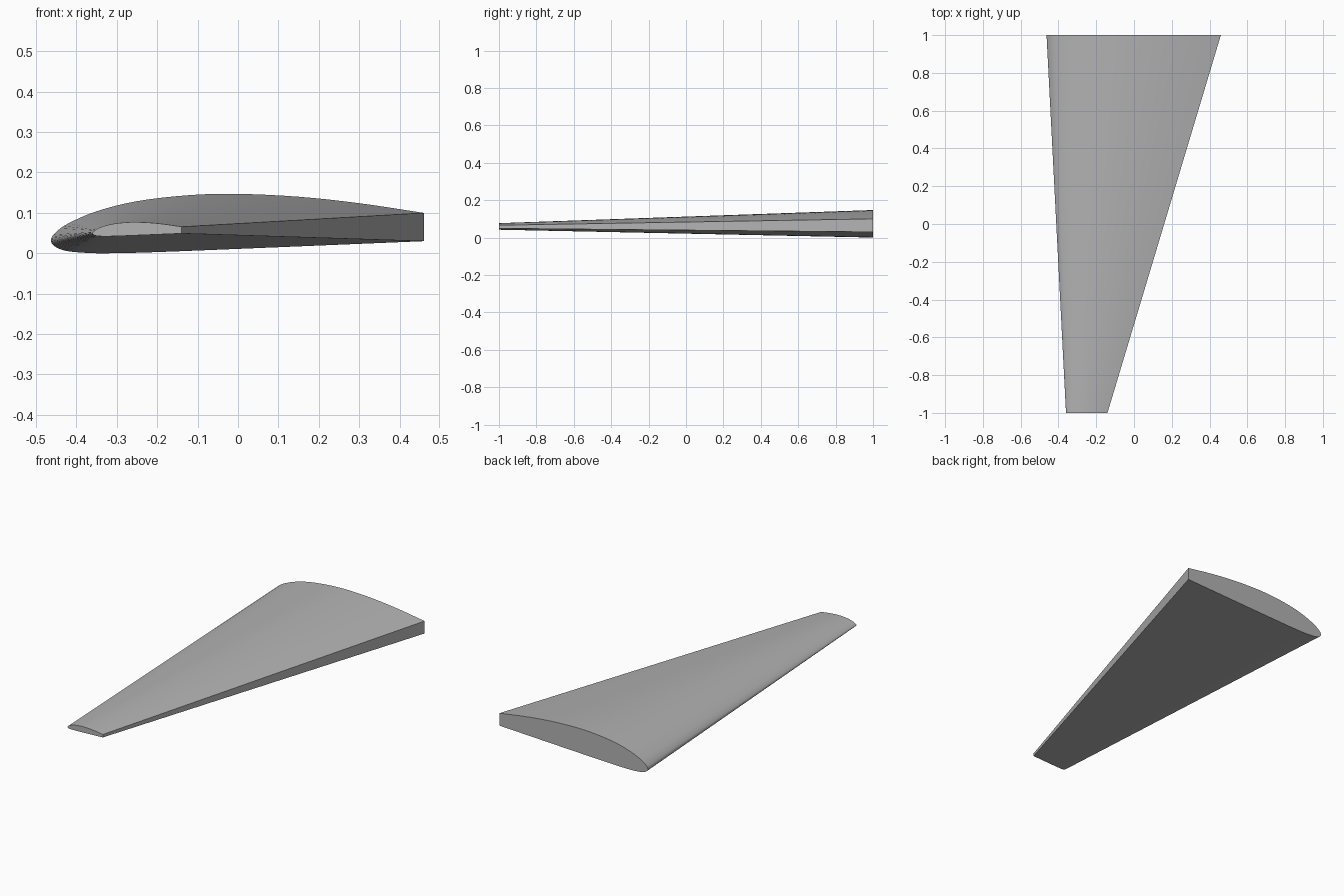
import bpy, bmesh, math
from mathutils import Vector

cube = bpy.data.objects.get("Cube")
if cube:
    bpy.data.objects.remove(cube)

# Grey finish
grey = bpy.data.materials.new("wing_grey")
grey.use_nodes = True
colour = (0.45, 0.45, 0.45, 1)
grey.diffuse_color = colour
grey.node_tree.nodes["Principled BSDF"].inputs["Base Color"].default_value = colour

# Root section from upper trailing edge, round the nose, to lower trailing edge
section = [Vector(p) for p in (
    (.46, .1), (.3, .124), (.15, .14), (0, .147), (-.12, .144), (-.25, .129),
    (-.35, .104), (-.42, .074), (-.452, .051), (-.463, .033), (-.455, .018),
    (-.43, .007), (-.39, .002), (-.33, 0), (-.2, .003), (.1, .015), (.46, .03))]


def smooth_path(points, steps):
    """Pass a Catmull-Rom curve through the points."""
    ends = [2 * points[0] - points[1]] + points + [2 * points[-1] - points[-2]]
    path = []
    for a, b, c, d in zip(ends, ends[1:], ends[2:], ends[3:]):
        for i in range(steps):
            t = i / steps
            path.append(b + (c - a) * t / 2 + (2 * a - 5 * b + 4 * c - d) * t**2 / 2
                        + (3 * b - a - 3 * c + d) * t**3 / 2)
    return path + [points[-1]]


# Tapered wing lofted from the root to the scaled tip section
outline = smooth_path(section, 4)
nose = section[9].x
bm = bmesh.new()
root = [bm.verts.new((p.x, 1, p.y)) for p in outline]
taper = 0.238
tip = [bm.verts.new((-.36 + (p.x - nose) * taper, -1, .042 + p.y * taper)) for p in outline]
for i in range(len(root)):
    j = (i + 1) % len(root)
    bm.faces.new((root[i], root[j], tip[j], tip[i]))
bm.faces.new(root)
bm.faces.new(tip)
bmesh.ops.recalc_face_normals(bm, faces=bm.faces)

mesh = bpy.data.meshes.new("wing")
bm.to_mesh(mesh)
bm.free()
mesh.materials.append(grey)
wing = bpy.data.objects.new("wing", mesh)
bpy.context.collection.objects.link(wing)

# Smooth skin with crisp end caps and trailing edge
bpy.ops.object.select_all(action="DESELECT")
wing.select_set(True)
bpy.context.view_layer.objects.active = wing
bpy.ops.object.shade_smooth_by_angle(angle=math.radians(30))
